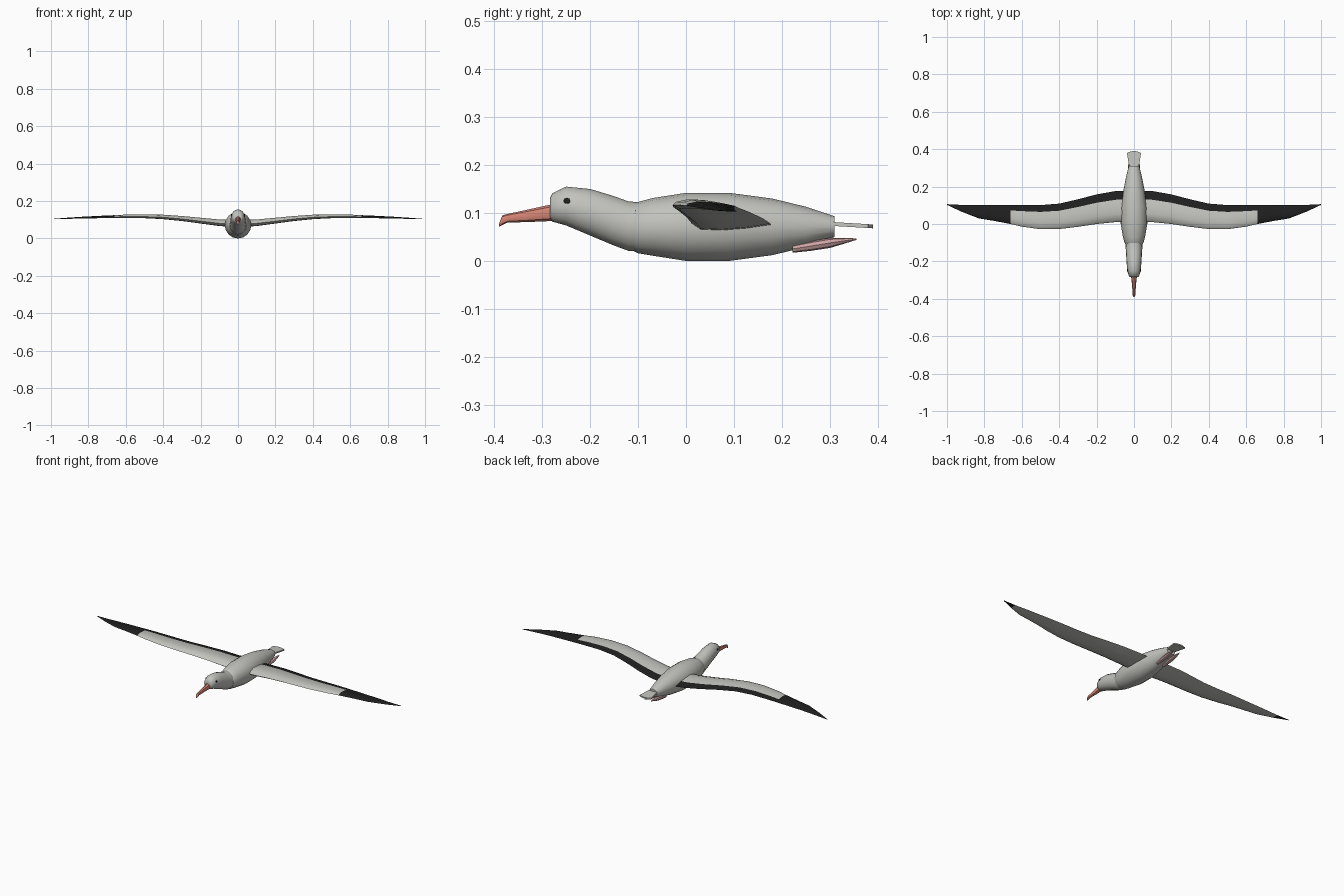
import bpy, bmesh, math


def material(name, color):
    m = bpy.data.materials.new(name)
    m.diffuse_color = (*color, 1)
    return m


WHITE = material("pale_grey_feathers", (0.54, 0.54, 0.51))
BLACK = material("black_feathers", (0.014, 0.014, 0.014))
BEAK = material("salmon_beak", (0.68, 0.24, 0.18))
PINK = material("pink_feet", (0.62, 0.37, 0.37))


def loft(name, rings, mats, rule=None, mirror=False, angle=40):
    """Skin closed rings of points; rule(ring, side) picks the material slot."""
    bm = bmesh.new()
    rows = [[bm.verts.new(p) for p in ring] for ring in rings]
    n = len(rows[0])
    for i in range(len(rows) - 1):
        for j in range(n):
            k = (j + 1) % n
            f = bm.faces.new((rows[i][j], rows[i][k], rows[i + 1][k], rows[i + 1][j]))
            f.material_index = rule(i, j) if rule else 0
    bm.faces.new(rows[0])
    end = bm.faces.new(rows[-1])
    end.material_index = rule(len(rows) - 2, 0) if rule else 0
    bmesh.ops.recalc_face_normals(bm, faces=bm.faces)
    me = bpy.data.meshes.new(name)
    bm.to_mesh(me)
    bm.free()
    for m in mats:
        me.materials.append(m)
    me.shade_smooth()
    me.set_sharp_from_angle(angle=math.radians(angle))
    ob = bpy.data.objects.new(name, me)
    bpy.context.collection.objects.link(ob)
    if mirror:
        mod = ob.modifiers.new("mirror", 'MIRROR')
        mod.use_mirror_merge = False
    return ob


def ovals(sections, sides, cx=0.0):
    """Oval rings along y from (y, bottom z, top z, half width)."""
    out = []
    for y, lo, hi, w in sections:
        ring = []
        for k in range(sides):
            a = 2 * math.pi * k / sides
            ring.append((cx + w * math.sin(a), y,
                         (lo + hi) / 2 + (hi - lo) / 2 * math.cos(a)))
        out.append(ring)
    return out


# Body, with an open-looking collar where it overlaps the neck
loft("body", ovals([
    (-0.108, 0.020, 0.118, 0.046), (-0.10, 0.016, 0.123, 0.051),
    (-0.07, 0.011, 0.131, 0.059), (0.00, 0.000, 0.142, 0.071),
    (0.09, 0.000, 0.142, 0.071), (0.18, 0.012, 0.130, 0.057),
    (0.25, 0.029, 0.113, 0.043), (0.31, 0.050, 0.093, 0.028)], 16), [WHITE])

# Head and neck
loft("head_and_neck", ovals([
    (-0.284, 0.088, 0.130, 0.020), (-0.279, 0.082, 0.141, 0.027),
    (-0.25, 0.074, 0.155, 0.036), (-0.20, 0.053, 0.150, 0.040),
    (-0.15, 0.032, 0.135, 0.043), (-0.12, 0.021, 0.124, 0.045),
    (-0.06, 0.018, 0.120, 0.045)], 16), [WHITE])

# Hooked beak
loft("beak", ovals([
    (-0.265, 0.086, 0.119, 0.016), (-0.285, 0.083, 0.117, 0.015),
    (-0.33, 0.081, 0.107, 0.010), (-0.372, 0.080, 0.098, 0.008),
    (-0.383, 0.075, 0.095, 0.007), (-0.390, 0.071, 0.077, 0.003)], 8), [BEAK])

# Eyes, shallow discs set into the head
loft("eyes", [[(x, -0.248 + r * math.cos(k * math.pi / 4),
                0.125 + 0.85 * r * math.sin(k * math.pi / 4)) for k in range(8)]
              for x, r in ((0.030, 0.008), (0.0355, 0.007), (0.037, 0.003))],
     [BLACK], mirror=True)

# Wings: stations (x, leading y, trailing y, chord z, thickness)
stations = [
    (0.03, 0.012, 0.178, 0.074, 0.036), (0.10, 0.010, 0.176, 0.078, 0.034),
    (0.20, 0.000, 0.158, 0.090, 0.030), (0.30, -0.015, 0.132, 0.102, 0.026),
    (0.40, -0.027, 0.109, 0.111, 0.023), (0.50, -0.028, 0.101, 0.115, 0.020),
    (0.60, -0.014, 0.101, 0.115, 0.018), (0.66, 0.000, 0.101, 0.114, 0.015),
    (0.75, 0.017, 0.101, 0.112, 0.012), (0.83, 0.030, 0.101, 0.110, 0.009),
    (0.92, 0.065, 0.102, 0.106, 0.006), (1.00, 0.102, 0.106, 0.103, 0.001)]
# Airfoil (chord fraction, height in thicknesses): over the top, back underneath
airfoil = [(0, 0.08), (0.06, 0.42), (0.25, 0.68), (0.5, 0.6), (0.72, 0.38),
           (1, 0), (0.7, -0.22), (0.4, -0.35), (0.12, -0.3)]


def wing_color(i, j):
    if j < 5:  # upper side: black outer wing and trailing band
        return 1 if stations[i][0] >= 0.66 or j == 4 else 0
    return 1 if stations[i][0] >= 0.92 else 0  # underside: black tip only


loft("wings", [[(x, a + f * (b - a), z + h * t) for f, h in airfoil]
               for x, a, b, z, t in stations],
     [WHITE, BLACK], wing_color, mirror=True, angle=50)

# Flat fan tail
outline = [(-0.024, 0.29), (-0.028, 0.32), (-0.038, 0.38), (-0.018, 0.388),
           (0, 0.390), (0.018, 0.388), (0.038, 0.38), (0.028, 0.32), (0.024, 0.29)]
loft("tail", [[(x, y, z0 - 0.06 * (y - 0.29)) for x, y in outline]
              for z0 in (0.074, 0.082)], [WHITE], angle=30)

# Feet trailing under the tail
loft("feet", ovals([
    (0.222, 0.017, 0.033, 0.008), (0.26, 0.021, 0.041, 0.011),
    (0.30, 0.027, 0.048, 0.013), (0.33, 0.036, 0.048, 0.009),
    (0.356, 0.044, 0.047, 0.002)], 8, cx=0.020), [PINK], mirror=True)
